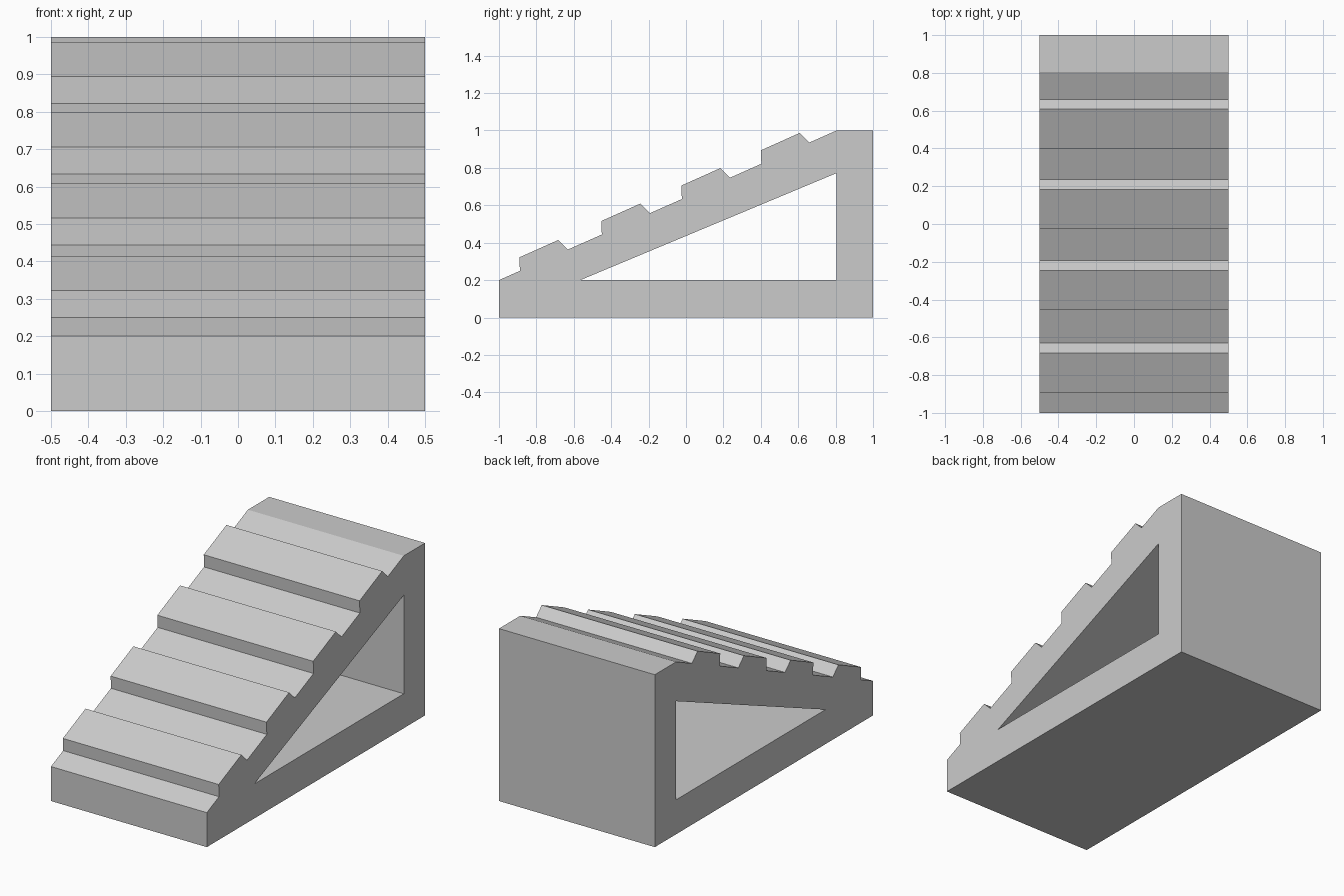
import bpy
import bmesh

cube = bpy.data.objects.get("Cube")
if cube:
    bpy.data.objects.remove(cube, do_unlink=True)

HALF_WIDTH = 0.5

grey = bpy.data.materials.new("light_grey")
grey.use_nodes = True
colour = (0.6, 0.6, 0.6, 1)
grey.diffuse_color = colour
grey.node_tree.nodes["Principled BSDF"].inputs["Base Color"].default_value = colour


def ramp_height(y):
    return 0.2 + (y + 1) * 0.8 / 1.805


# Side outline (y, z): base, sloped top with raised treads, flat landing
outline = [(1, 0), (-1, 0), (-1, 0.2)]
for foot in (-0.888, -0.45, -0.022, 0.403):
    z = ramp_height(foot)
    outline += [(foot, z), (foot - 0.003, z + 0.072),
                (foot + 0.205, z + 0.165),
                (foot + 0.257, ramp_height(foot + 0.257))]
outline += [(0.805, 1), (1, 1)]

# Triangular opening through the sides
opening = [(-0.565, 0.2), (0.805, 0.2), (0.805, 0.772)]


def add_loop(bm, points):
    verts = [bm.verts.new((-HALF_WIDTH, y, z)) for y, z in points]
    return [bm.edges.new((v, verts[(i + 1) % len(verts)]))
            for i, v in enumerate(verts)]


# Fill the side between both loops and extrude it across the width
bm = bmesh.new()
edges = add_loop(bm, outline) + add_loop(bm, opening)
bmesh.ops.triangle_fill(bm, use_beauty=True, edges=edges, normal=(-1, 0, 0))
result = bmesh.ops.extrude_face_region(bm, geom=bm.faces[:], use_keep_orig=True)
moved = [g for g in result["geom"] if isinstance(g, bmesh.types.BMVert)]
bmesh.ops.translate(bm, verts=moved, vec=(2 * HALF_WIDTH, 0, 0))
bmesh.ops.recalc_face_normals(bm, faces=bm.faces[:])

mesh = bpy.data.meshes.new("stepped_ramp")
bm.to_mesh(mesh)
bm.free()
mesh.materials.append(grey)
ramp = bpy.data.objects.new("stepped_ramp", mesh)
bpy.context.collection.objects.link(ramp)
